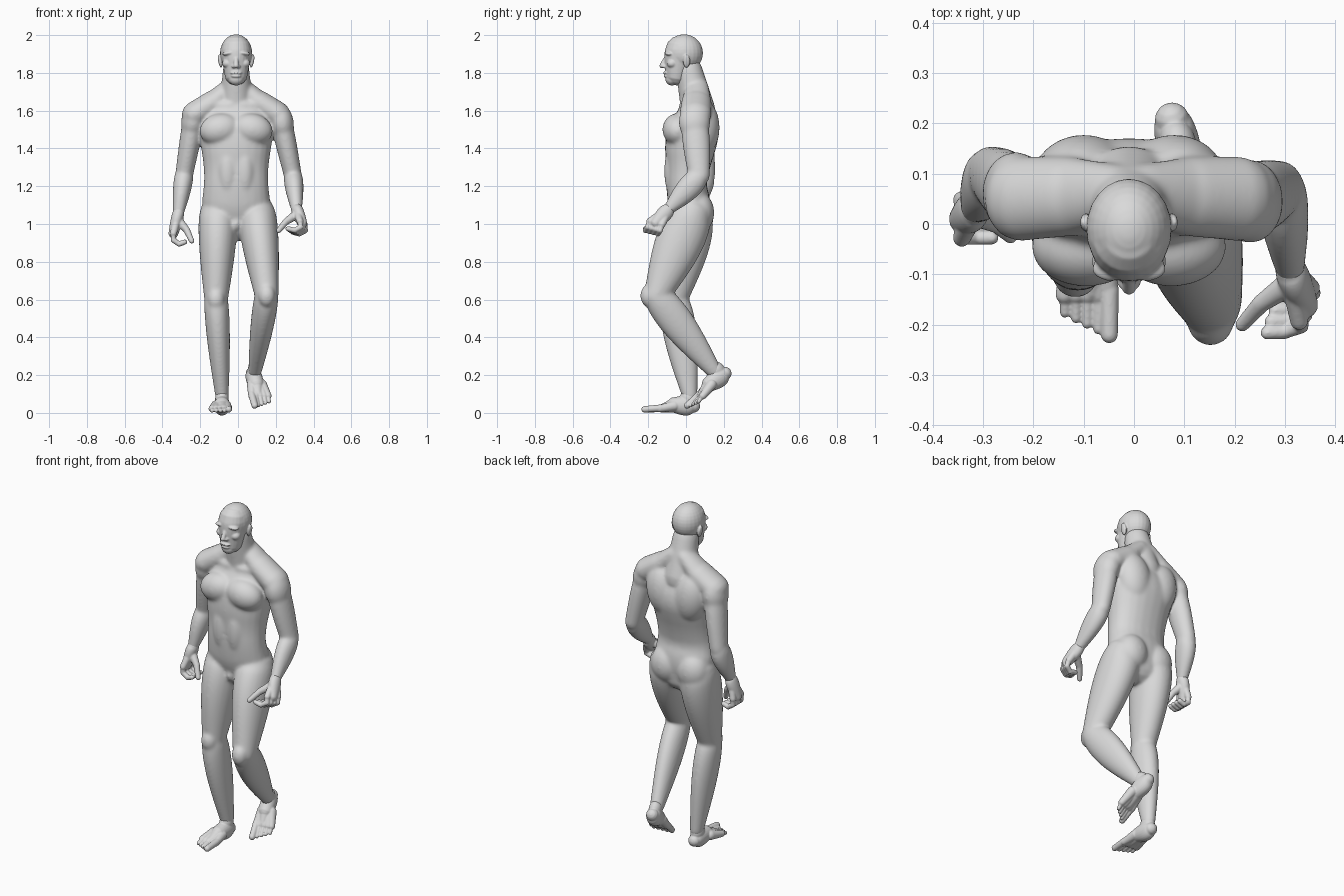
import bpy, bmesh, math
from mathutils import Vector, Matrix

cube = bpy.data.objects.get("Cube")
if cube:
    bpy.data.objects.remove(cube)

grey = (.7, .7, .7, 1)
skin = bpy.data.materials.new("light_grey")
skin.use_nodes = True
skin.diffuse_color = grey
skin.node_tree.nodes["Principled BSDF"].inputs["Base Color"].default_value = grey


def tube(bm, rows, power=1.0, sides=24):
    """Tube with rounded ends through rows of (centre, half width, half depth)."""
    start, end = rows[0][0], rows[-1][0]
    whole = (end - start).normalized()
    across = Vector((0, 1, 0)) if abs(whole.x) > .7 else Vector((1, 0, 0))

    def dome(row, direction):
        centre, width, depth = row
        reach = direction.normalized() * min(width, depth)
        angles = [math.pi * step / 7 for step in (1, 2, 3)]
        return [(centre + reach * math.sin(a), width * math.cos(a), depth * math.cos(a)) for a in angles]

    rows = dome(rows[0], start - rows[1][0])[::-1] + rows + dome(rows[-1], end - rows[-2][0])
    rings = []
    for i, (centre, width, depth) in enumerate(rows):
        before, after = rows[max(i - 1, 0)][0], rows[min(i + 1, len(rows) - 1)][0]
        along = (after - before).normalized()
        right = (across - along * across.dot(along)).normalized()
        front = along.cross(right)
        ring = []
        for k in range(sides):
            angle = math.tau * k / sides
            c, s = math.cos(angle), math.sin(angle)
            ring.append(bm.verts.new(centre + right * width * math.copysign(abs(c) ** power, c)
                                     + front * depth * math.copysign(abs(s) ** power, s)))
        rings.append(ring)
    for low, high in zip(rings, rings[1:]):
        for k in range(sides):
            n = (k + 1) % sides
            bm.faces.new((low[k], low[n], high[n], high[k]))
    bm.faces.new(rings[0][::-1])
    bm.faces.new(rings[-1])


def limb(bm, start, end, thick, thin, depth=1.0, swell=0.0):
    """Tapered limb whose muscle swells most near its upper end."""
    start, end = Vector(start), Vector(end)
    rows = []
    for i in range(17):
        t = i / 16
        radius = thick + (thin - thick) * t
        muscle = swell * math.sin(math.pi * t ** .7)
        rows.append((start.lerp(end, t), radius + muscle / 3, radius * depth + muscle))
    tube(bm, rows)


def blob(bm, centre, radii, tilt=0.0):
    """Ellipsoid, tilted about the front-back axis."""
    place = Matrix.Translation(centre) @ Matrix.Rotation(tilt, 4, "Y") @ Matrix.Diagonal((*radii, 1))
    bmesh.ops.create_uvsphere(bm, u_segments=24, v_segments=16, radius=1, matrix=place)


def finish(bm, name, voxel, rounds):
    """Fuse the overlapping volumes into one smooth skin."""
    bmesh.ops.recalc_face_normals(bm, faces=bm.faces)
    mesh = bpy.data.meshes.new(name)
    bm.to_mesh(mesh)
    bm.free()
    mesh.materials.append(skin)
    obj = bpy.data.objects.new(name, mesh)
    bpy.context.collection.objects.link(obj)
    fuse = obj.modifiers.new("fuse", "REMESH")
    fuse.mode = "VOXEL"
    fuse.voxel_size = voxel
    fuse.use_smooth_shade = True
    soften = obj.modifiers.new("soften", "SMOOTH")
    soften.factor = .5
    soften.iterations = rounds


def soft_profile(rows):
    """Round off a coarse profile by cutting its corners."""
    rows = [Vector(row) for row in rows]
    for _ in range(3):
        cut = [rows[0]]
        for a, b in zip(rows, rows[1:]):
            cut += [a.lerp(b, .25), a.lerp(b, .75)]
        rows = cut + [rows[-1]]
    return [(Vector((middle, row[0], row[1])), row[2], row[3]) for row in rows]


# Trunk: sections at equal heights from crotch to shoulders
middle = -.01
body = bmesh.new()
offsets = (.03, .02, 0, .01, .02, .04, .05)
widths = (.14, .185, .17, .17, .185, .2, .17)
depths = (.09, .115, .105, .115, .135, .14, .09)
heights = [1 + i / 10 for i in range(7)]
tube(body, soft_profile(zip(offsets, heights, widths, depths)), power=.9)
limb(body, (middle, .065, 1.6), (middle, .015, 1.82), .092, .07)
blob(body, (middle, -.03, 1), (.03, .05, .045))

# Paired muscles: chest, back, loin, belly, buttock, neck slope, collarbone
for side in (-1, 1):
    def at(x, y, z):
        return Vector((middle + side * x, y, z))
    blob(body, at(.085, -.045, 1.5), (.11, .08, .085), side * .2)
    blob(body, at(.09, .09, 1.51), (.1, .088, .15), side * .15)
    blob(body, at(.045, .055, 1.24), (.055, .055, .16))
    blob(body, at(.045, -.05, 1.28), (.06, .066, .16))
    blob(body, at(.085, .065, 1.06), (.095, .085, .11))
    limb(body, at(.03, .06, 1.73), at(.12, .055, 1.645), .06, .08, depth=.75)
    limb(body, at(.12, .055, 1.645), at(.22, .05, 1.58), .08, .085, depth=.8)
    limb(body, at(.03, -.02, 1.63), at(.18, .01, 1.63), .018, .018)

# Arms: shoulder, elbow, wrist
right_arm = [(-.235, .06, 1.55), (-.285, .1, 1.26), (-.315, .03, 1.06)]
left_arm = [(.23, .045, 1.54), (.292, .07, 1.25), (.31, -.09, 1.08)]
for shoulder, elbow, wrist in (right_arm, left_arm):
    blob(body, shoulder, (.065, .084, .1), math.copysign(.2, -shoulder[0]))
    limb(body, shoulder, elbow, .056, .047, depth=1.2, swell=.01)
    limb(body, elbow, wrist, .049, .03, depth=1.05, swell=.02)

# Legs: hip, knee, ankle; the left one is lifted behind
right_leg = [(-.105, .03, 1.05), (-.116, -.06, .6), (-.085, .02, .09)]
left_leg = [(.1, .025, 1.05), (.152, -.155, .62), (.09, .15, .22)]
for hip, knee, ankle in (right_leg, left_leg):
    limb(body, hip, knee, .1, .063, depth=1.1, swell=.032)
    limb(body, knee, ankle, .062, .036, depth=1.15, swell=.029)
    blob(body, Vector(knee) + Vector((0, -.045, 0)), (.045, .042, .06))
finish(body, "body", .0065, 28)

# Head, modelled about the nose tip level
head = bmesh.new()
blob(head, (0, -.01, .055), (.085, .1, .099))
limb(head, (0, -.03, .07), (0, -.048, -.055), .079, .062, swell=.006)
blob(head, (0, -.075, -.083), (.04, .034, .034))
limb(head, (0, -.098, .045), (0, -.127, -.012), .01, .014)
blob(head, (0, -.107, -.05), (.032, .014, .008))
blob(head, (0, -.105, -.067), (.027, .014, .009))
for side in (-1, 1):
    # Brow, eye, cheekbone, nostril, ear
    blob(head, (side * .036, -.089, .055), (.038, .024, .012), side * .15)
    blob(head, (side * .034, -.086, .03), (.017, .013, .008))
    blob(head, (side * .046, -.074, 0), (.028, .028, .024))
    blob(head, (side * .013, -.114, -.016), (.011, .015, .009))
    blob(head, (side * .085, .003, .012), (.01, .019, .036), side * .2)
bmesh.ops.translate(head, verts=head.verts, vec=(middle, 0, 1.85))
finish(head, "head", .004, 6)


def hand(name, wrist, knuckles, spread, reach, inward, thumb_tip):
    """Palm, four curled fingers side by side, and a thumb."""
    wrist, knuckles, spread, reach, inward = map(Vector, (wrist, knuckles, spread, reach, inward))
    bm = bmesh.new()
    limb(bm, wrist, knuckles, .03, .026, depth=1.1, swell=.01)
    for i in range(4):
        root = knuckles + spread * (i - 1.5)
        limb(bm, wrist.lerp(root, .3), root, .022, .018)
        joints = [root, root + reach, root + reach * 1.6 + inward / 2, root + reach * 1.3 + inward]
        for a, b in zip(joints, joints[1:]):
            limb(bm, a, b, .0145, .0135)
    # Thumb bends at its middle joint
    base = wrist.lerp(knuckles, .3)
    bend = base.lerp(Vector(thumb_tip), .5) + inward * .2
    limb(bm, base, bend, .026, .018)
    limb(bm, bend, thumb_tip, .018, .014)
    finish(bm, name, .004, 4)


hand("right_hand", right_arm[-1], (-.342, .01, .95), spread=(0, .025, 0),
     reach=(0, 0, -.035), inward=(.06, 0, 0), thumb_tip=(-.245, -.025, .91))
hand("left_hand", left_arm[-1], (.34, -.16, 1.005), spread=(.008, .022, -.006),
     reach=(.005, -.01, -.03), inward=(-.07, -.01, 0), thumb_tip=(.215, -.2, .965))


def foot(name, place):
    """Foot pointing forward with its sole on the ground, then placed."""
    bm = bmesh.new()
    limb(bm, (0, .04, .036), (0, -.06, .042), .035, .042, swell=.015)
    limb(bm, (0, -.05, .042), (0, -.13, .024), .042, .022)
    blob(bm, (0, .012, .075), (.036, .045, .05))
    # Toes fan out from the instep, the big one on the inner side
    for i in range(5):
        size = .019 if i == 0 else .0115
        x = .036 - .022 * i
        tip = -.22 + .011 * i
        limb(bm, (x * .6, -.06, .038), (x, -.14, .022), .028, .019)
        limb(bm, (x, -.13, .026), (x, tip, size), size, size * .9)
    bmesh.ops.transform(bm, matrix=place, verts=bm.verts)
    finish(bm, name, .0035, 4)


foot("right_foot", Matrix.Translation((-.085, 0, 0)))
lift = Matrix.Rotation(math.radians(14), 4, "Z") @ Matrix.Rotation(math.radians(37), 4, "X")
mirror = Matrix.Diagonal((-1, 1, 1, 1))
foot("left_foot", Matrix.Translation(left_leg[-1]) @ lift @ mirror @ Matrix.Translation((0, 0, -.08)))
